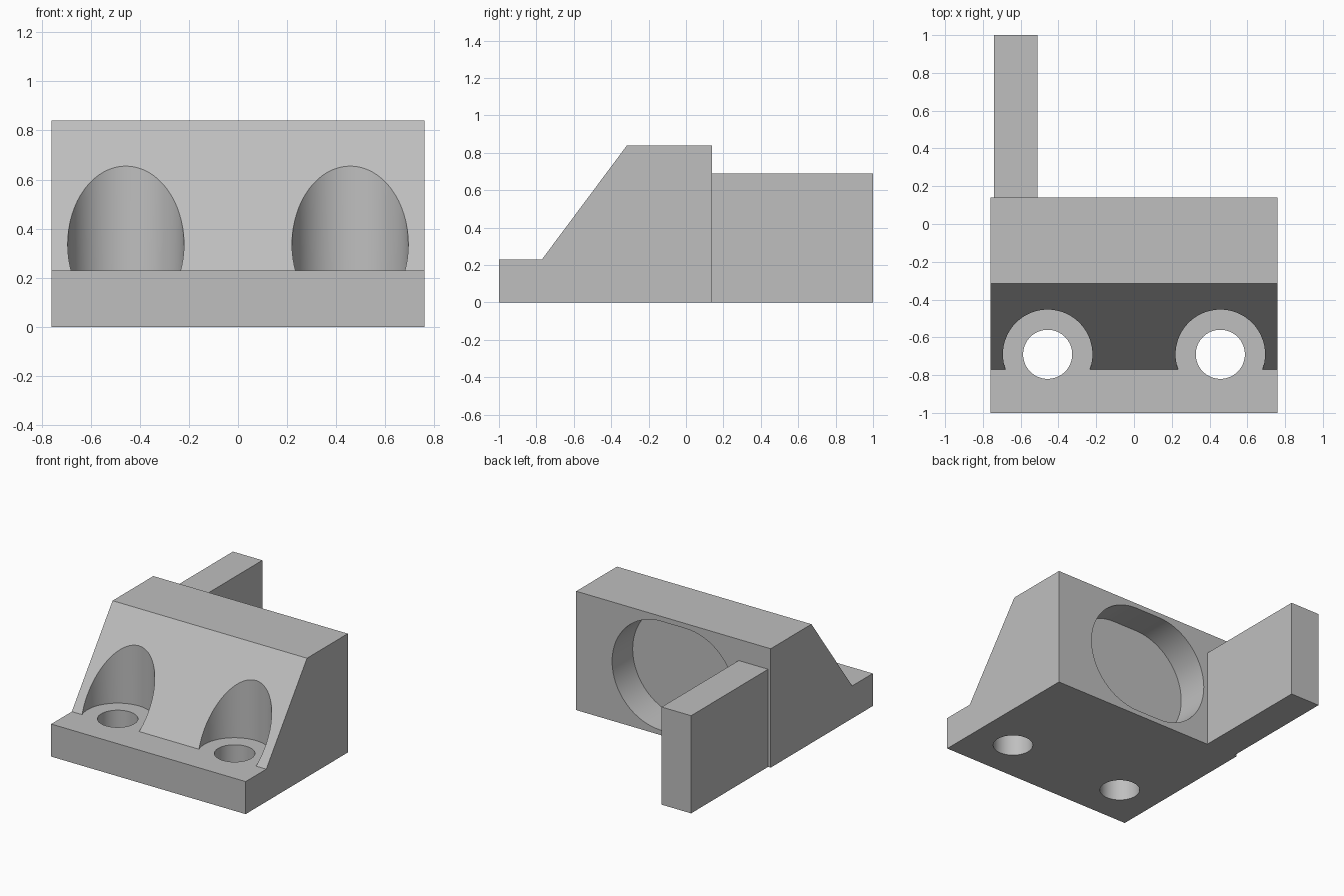
import bpy, bmesh
from math import sin, cos, pi
from mathutils import Vector

cube = bpy.data.objects.get("Cube")
if cube:
    bpy.data.objects.remove(cube, do_unlink=True)

grey = bpy.data.materials.new("plain grey")
grey.use_nodes = True
COLOUR = (0.52, 0.52, 0.52, 1)
grey.diffuse_color = COLOUR
grey.node_tree.nodes["Principled BSDF"].inputs["Base Color"].default_value = COLOUR


def prism(name, outline, push):
    """Extrude a closed 3D outline along a vector."""
    bm = bmesh.new()
    face = bm.faces.new([bm.verts.new(p) for p in outline])
    grown = bmesh.ops.extrude_face_region(bm, geom=[face])["geom"]
    moved = [v for v in grown if isinstance(v, bmesh.types.BMVert)]
    bmesh.ops.translate(bm, verts=moved, vec=Vector(push))
    bmesh.ops.recalc_face_normals(bm, faces=bm.faces)
    mesh = bpy.data.meshes.new(name)
    bm.to_mesh(mesh)
    bm.free()
    mesh.materials.append(grey)
    obj = bpy.data.objects.new(name, mesh)
    bpy.context.collection.objects.link(obj)
    return obj


def select(obj):
    bpy.ops.object.select_all(action='DESELECT')
    obj.select_set(True)
    bpy.context.view_layer.objects.active = obj


def cut(target, cutter):
    """Subtract a cutter from the target, then discard it."""
    mod = target.modifiers.new("cut", 'BOOLEAN')
    mod.operation = 'DIFFERENCE'
    mod.solver = 'EXACT'
    mod.object = cutter
    select(target)
    bpy.ops.object.modifier_apply(modifier=mod.name)
    bpy.data.objects.remove(cutter, do_unlink=True)


def circle(x, y, z, r, n=64):
    return [(x + r * cos(2 * pi * i / n), y + r * sin(2 * pi * i / n), z) for i in range(n)]


# Sloped block with a low front ledge
HALF, LEDGE, BACK = 0.76, 0.23, 0.14
profile = [(-1, 0), (-1, LEDGE), (-0.77, LEDGE), (-0.315, 0.84), (BACK, 0.84), (BACK, 0)]
block = prism("sloped_block", [(-HALF, y, z) for y, z in profile], (2 * HALF, 0, 0))

# Bolt holes with head clearance down to the ledge
for x in (-0.457, 0.457):
    cut(block, prism("head_clearance", circle(x, -0.69, LEDGE, 0.237), (0, 0, 1)))
    cut(block, prism("bolt_hole", circle(x, -0.69, -0.1, 0.13), (0, 0, 0.6)))

# Round-ended pocket in the back face
RADIUS, SHIFT, STEPS = 0.385, 0.095, 32
pocket = []
for side in (1, -1):
    for i in range(STEPS + 1):
        a = pi * i / STEPS - pi / 2
        pocket.append((side * (SHIFT + RADIUS * cos(a)), BACK - LEDGE, 0.42 + side * RADIUS * sin(a)))
cut(block, prism("pocket", pocket, (0, 0.5, 0)))

# Upright arm reaching backwards
arm = prism("rear_arm", [(-0.74, BACK, 0), (-0.51, BACK, 0), (-0.51, BACK, 0.69), (-0.74, BACK, 0.69)],
            (0, 1 - BACK, 0))

for obj in (block, arm):
    select(obj)
    bpy.ops.object.shade_smooth_by_angle(angle=pi / 6)
